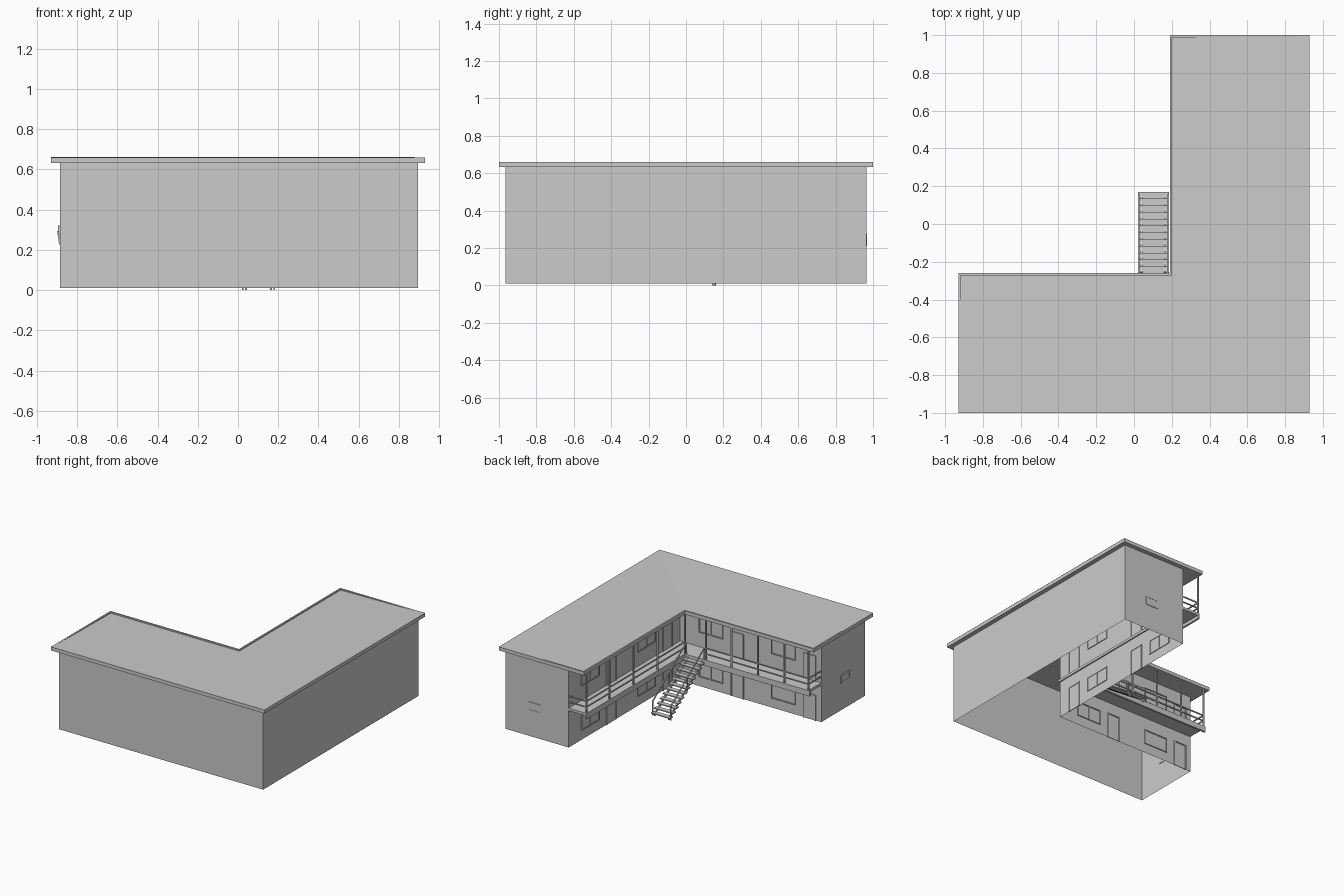
import bpy, bmesh, math
from mathutils import Vector, Matrix

old = bpy.data.objects.get("Cube")
if old:
    bpy.data.objects.remove(old)

grey = bpy.data.materials.new("plain_grey")
grey.use_nodes = True
colour = (0.6, 0.6, 0.6, 1)
grey.diffuse_color = colour
grey.node_tree.nodes["Principled BSDF"].inputs["Base Color"].default_value = colour

# Main dimensions
WALL_X, WALL_Y = 0.346, -0.42          # courtyard walls
EDGE_X, EDGE_Y = 0.19, -0.26           # roof and walkway edge
END_X, END_Y = -0.885, 0.965           # wing ends
FLOOR, CEIL = 0.32, 0.635


def finish(name, bm):
    mesh = bpy.data.meshes.new(name)
    bm.to_mesh(mesh)
    bm.free()
    mesh.materials.append(grey)
    ob = bpy.data.objects.new(name, mesh)
    bpy.context.collection.objects.link(ob)
    return ob


def add_box(bm, x, y, z):
    size = [abs(b - a) for a, b in (x, y, z)]
    mid = [(a + b) / 2 for a, b in (x, y, z)]
    bmesh.ops.create_cube(bm, size=1, matrix=Matrix.Translation(mid) @ Matrix.Diagonal((*size, 1)))


def add_bar(bm, a, b, width, height):
    # Bar running from a to b
    a, b = Vector(a), Vector(b)
    d = b - a
    rot = d.to_track_quat('Y', 'Z').to_matrix().to_4x4()
    bmesh.ops.create_cube(bm, size=1, matrix=Matrix.Translation((a + b) / 2) @ rot
                          @ Matrix.Diagonal((width, d.length, height, 1)))


def ell(x0, y0, x1, y1, ix, iy):
    return [(x0, y0), (x1, y0), (x1, y1), (ix, y1), (ix, iy), (x0, iy)]


def prism(name, outline, z0, z1, caps=True):
    bm = bmesh.new()
    low = [bm.verts.new((x, y, z0)) for x, y in outline]
    top = [bm.verts.new((x, y, z1)) for x, y in outline]
    n = len(outline)
    for i in range(n):
        j = (i + 1) % n
        bm.faces.new((low[i], low[j], top[j], top[i]))
    if caps:
        bm.faces.new(top)
        bm.faces.new(low[::-1])
    return finish(name, bm)


# Shell of the building, open underneath
prism("walls", ell(END_X, -0.965, 0.895, END_Y, WALL_X, WALL_Y), 0.01, CEIL, False)

# Roof slab, raised edge and gently sloping deck with a mitre
prism("roof_slab", ell(-0.93, -1, 0.93, 1, EDGE_X, EDGE_Y), 0.632, 0.646)
bm = bmesh.new()
z = (0.64, 0.66)
lip = 0.012
add_box(bm, (-0.93, EDGE_X + lip), (EDGE_Y - lip, EDGE_Y), z)
add_box(bm, (EDGE_X, EDGE_X + lip), (EDGE_Y - lip, 1), z)
add_box(bm, (-0.93, -0.93 + lip), (-1, EDGE_Y), z)
add_box(bm, (EDGE_X, 0.93), (1 - lip, 1), z)
finish("roof_lip", bm)
bm = bmesh.new()
inner, outer = (EDGE_X, EDGE_Y, 0.65), (0.93, -1, 0.661)
for pts in ([(-0.93, EDGE_Y, 0.65), (-0.93, -1, 0.661), outer, inner],
            [inner, outer, (0.93, 1, 0.661), (EDGE_X, 1, 0.65)]):
    bm.faces.new([bm.verts.new(p) for p in pts])
finish("roof_deck", bm)
bm = bmesh.new()
add_box(bm, (-0.93, 0.93), (-1, -0.998), z)
add_box(bm, (0.928, 0.93), (-1, 1), z)
finish("roof_outer_edge", bm)

# Upper walkway with an edge beam
walk = [(END_X, EDGE_Y), (END_X, WALL_Y - 0.01), (WALL_X + 0.01, WALL_Y - 0.01),
        (WALL_X + 0.01, END_Y), (EDGE_X, END_Y), (EDGE_X, EDGE_Y)]
prism("walkway", walk, FLOOR - 0.02, FLOOR)
bm = bmesh.new()
beam = (FLOOR - 0.045, FLOOR)
add_box(bm, (END_X - 0.01, EDGE_X), (EDGE_Y - 0.015, EDGE_Y), beam)
add_box(bm, (EDGE_X, EDGE_X + 0.015), (EDGE_Y - 0.015, END_Y), beam)
finish("walkway_beam", bm)

# Posts holding up the roof edge
px, py = EDGE_X + 0.008, EDGE_Y - 0.008
spots = [(x, py) for x in (-0.88, -0.67, -0.44, -0.21, 0.015)]
spots += [(px, y) for y in (py, 0.07, 0.37, 0.67, 0.957)]
bm = bmesh.new()
for x, y in spots:
    add_box(bm, (x - 0.005, x + 0.005), (y - 0.005, y + 0.005), (FLOOR, CEIL))
finish("roof_posts", bm)

# Railings, leaving a gap at the stair head and closing both ends
bm = bmesh.new()
for h in (0.365, 0.41):
    for a, b in (((-0.88, py), (0.015, py)), ((px, py), (px, 0.957)),
                 ((-0.88, py), (-0.88, WALL_Y)), ((px, 0.957), (WALL_X, 0.957))):
        add_bar(bm, (*a, h), (*b, h), 0.008, 0.008)
finish("railings", bm)

# Open stair rising to the walkway
X0, X1, Y0, Y1 = 0.02, 0.185, 0.17, -0.26
steps = 12
bm = bmesh.new()
for i in range(steps):
    y = Y0 + (Y1 - Y0) * i / steps
    top = FLOOR * (i + 1) / (steps + 1)
    add_box(bm, (X0, X1), (y - 0.037, y), (top - 0.008, top))
finish("stair_treads", bm)
bm = bmesh.new()
for x in (X0 + 0.02, X1 - 0.02):
    add_bar(bm, (x, Y0 - 0.01, 0.009), (x, Y1, FLOOR - 0.02), 0.01, 0.018)
    add_box(bm, (x - 0.005, x + 0.005), (Y0 - 0.03, Y0 - 0.01), (0, 0.015))
finish("stair_stringers", bm)
bm = bmesh.new()
for x in (X0 + 0.004, X1 - 0.004):
    add_bar(bm, (x, Y0 - 0.015, 0.11), (x, Y1, FLOOR + 0.09), 0.008, 0.008)
    for t in (0, 0.5, 1):
        y = Y0 - 0.015 + (Y1 - Y0 + 0.015) * t
        base = t * (FLOOR - 0.02)
        add_box(bm, (x - 0.004, x + 0.004), (y - 0.004, y + 0.004), (base, base + 0.11))
finish("stair_handrails", bm)


# Doors and windows on the courtyard walls
def on_wall(bm, side, t, d, z):
    if side:
        add_box(bm, (WALL_X - d[0], WALL_X - d[1]), t, z)
    else:
        add_box(bm, t, (WALL_Y + d[0], WALL_Y + d[1]), z)


def framed(bm, side, t, z, sill=True):
    w, depth = 0.008, (-0.006, 0.008)
    for s in (t[0], t[1] - w):
        on_wall(bm, side, (s, s + w), depth, z)
    on_wall(bm, side, t, depth, (z[1] - w, z[1]))
    if sill:
        on_wall(bm, side, t, depth, (z[0], z[0] + w))
        mid = sum(t) / 2
        on_wall(bm, side, (mid - w / 2, mid + w / 2), depth, z)
    on_wall(bm, side, t, (-0.002, 0.003), z)


windows, doors = bmesh.new(), bmesh.new()
units = [(False, (-0.03, 0.18), (-0.21, -0.1)), (False, (-0.66, -0.45), (-0.84, -0.73)),
         (True, (-0.11, 0.11), (-0.32, -0.2)), (True, (0.59, 0.81), (0.38, 0.5))]
for side, win, door in units:
    for base in (0.01, FLOOR):
        framed(windows, side, win, (base + 0.075, base + 0.19) if base < 0.1
               else (base + 0.115, base + 0.23))
        framed(doors, side, door, (base, base + 0.2), False)
finish("windows", windows)
finish("doors", doors)

# Small windows on the wing ends
for name, spin, spot, tilt in (("back_end_window", 0, (0.64, END_Y, 0.245), 0),
                               ("side_end_window", 90, (END_X - 0.005, -0.71, 0.26), -8)):
    bm = bmesh.new()
    for s in (-1, 1):
        add_box(bm, (s * 0.05 - 0.004, s * 0.05 + 0.004), (-0.004, 0.004), (-0.034, 0.034))
        add_box(bm, (-0.05, 0.05), (-0.004, 0.004), (s * 0.03 - 0.004, s * 0.03 + 0.004))
    add_box(bm, (-0.05, 0.05), (-0.002, 0.002), (-0.03, 0.03))
    ob = finish(name, bm)
    ob.location = spot
    ob.rotation_euler = (math.radians(tilt), 0, math.radians(spin))
